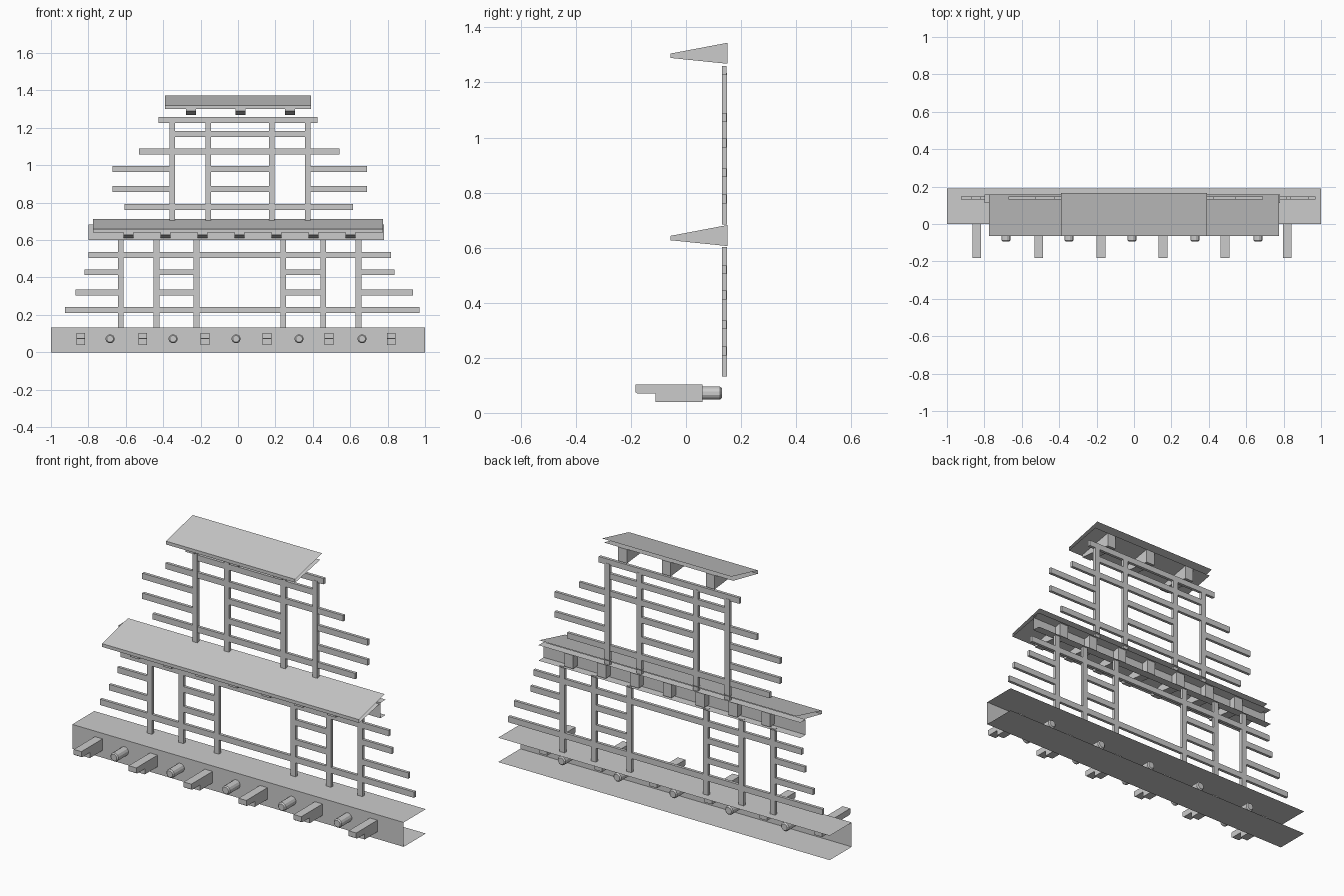
import bpy, bmesh, math
from mathutils import Matrix

if "Cube" in bpy.data.objects:
    bpy.data.objects.remove(bpy.data.objects["Cube"])

def finish(name, bm):
    me = bpy.data.meshes.new(name)
    bm.to_mesh(me)
    bm.free()
    ob = bpy.data.objects.new(name, me)
    bpy.context.collection.objects.link(ob)
    return ob

def extrude_x(bm, prof, x0, x1, closed):
    """Sweep a (y, z) profile from x0 to x1, as a capped solid or an open sheet."""
    a = [bm.verts.new((x0, y, z)) for y, z in prof]
    b = [bm.verts.new((x1, y, z)) for y, z in prof]
    n = len(prof)
    faces = []
    for i in range(n if closed else n - 1):
        j = (i + 1) % n
        faces.append(bm.faces.new((a[i], b[i], b[j], a[j])))
    if closed:
        faces += [bm.faces.new(a), bm.faces.new(b[::-1])]
        bmesh.ops.recalc_face_normals(bm, faces=faces)

def sheet(name, prof, x0, x1):
    bm = bmesh.new()
    extrude_x(bm, prof, x0, x1, False)
    return finish(name, bm)

def row(name, prof, xs, w):
    bm = bmesh.new()
    for x in xs:
        extrude_x(bm, prof, x - w / 2, x + w / 2, True)
    return finish(name, bm)

def box(bm, x0, x1, y0, y1, z0, z1):
    extrude_x(bm, [(y0, z0), (y0, z1), (y1, z1), (y1, z0)], x0, x1, True)

def lattice(name, posts, z0, z1, bars):
    bm = bmesh.new()
    for x in posts:
        box(bm, x - .015, x + .015, .13, .148, z0, z1)
    finish(name + "_posts", bm)
    bm = bmesh.new()
    for z, spans in bars:
        for x0, x1 in spans:
            box(bm, x0, x1, .131, .147, z - .016, z + .016)
    finish(name + "_rails", bm)

# Base channel and middle channel, open at the back and ends
sheet("base_channel", [(.19, 0), (0, 0), (0, .133), (.19, .133)], -1, 1)
sheet("middle_channel", [(.158, .60), (.112, .60), (.112, .684), (.158, .684)], -.80, .78)

# Notched beam ends through the base
beam = [(-.183, .103), (-.183, .075), (-.176, .07), (-.11, .07), (-.11, .04), (.06, .04), (.06, .103)]
row("beam_ends", beam, [-.84 + .3317 * i for i in range(6)], .046)

# Round pegs with chamfered ends, between the beams
bm = bmesh.new()
n = 12
for i in range(5):
    cx = -.684 + .3368 * i
    rings = []
    for y, r in ((-.093, .018), (-.087, .024), (.124, .024), (.13, .018)):
        rings.append([bm.verts.new((cx + r * math.cos(math.tau * (k + .5) / n), y,
                                    .072 + r * math.sin(math.tau * (k + .5) / n))) for k in range(n)])
    for p, q in zip(rings, rings[1:]):
        for k in range(n):
            bm.faces.new((p[k], p[(k + 1) % n], q[(k + 1) % n], q[k]))
    bm.faces.new(rings[0])
    bm.faces.new(rings[-1][::-1])
bmesh.ops.recalc_face_normals(bm, faces=bm.faces)
finish("round_pegs", bm)

# Lower lattice
inner = [(-.436, -.222), (.241, .455)]
lattice("lower_lattice", [-.626, -.436, -.222, .241, .455, .644], .133, .602, [
    (.225, [(-.925, .97)]),
    (.32, [(-.87, -.626), *inner, (.644, .936)]),
    (.428, [(-.82, -.626), *inner, (.644, .836)]),
    (.52, [(-.80, .818)])])

# Upper lattice
split = [(-.67, -.352), (-.16, .18), (.372, .69)]
lattice("upper_lattice", [-.352, -.16, .18, .372], .684, 1.235, [
    (.777, [(-.607, .615)]),
    (.872, split),
    (.98, split),
    (1.073, [(-.53, .543)]),
    (1.168, [(-.352, .372)]),
    (1.243, [(-.425, .424)])])

# Folded sheet roofs with wedge brackets below
def roof(name, z, half, back, xs):
    sheet(name + "_roof", [(.15, z + .043), (-.064, z), (-.064, z + .018), (back, z + .072)], -half, half)
    wedge = [(-.056, z - .013), (-.056, z + .003), (.15, z + .042), (.15, z - .034)]
    row(name + "_brackets", wedge, xs, .053)

roof("middle", .64, .775, .158, [-.586 + .198 * i for i in range(7)])
roof("top", 1.302, .39, .167, [-.251 + .2645 * i for i in range(3)])
